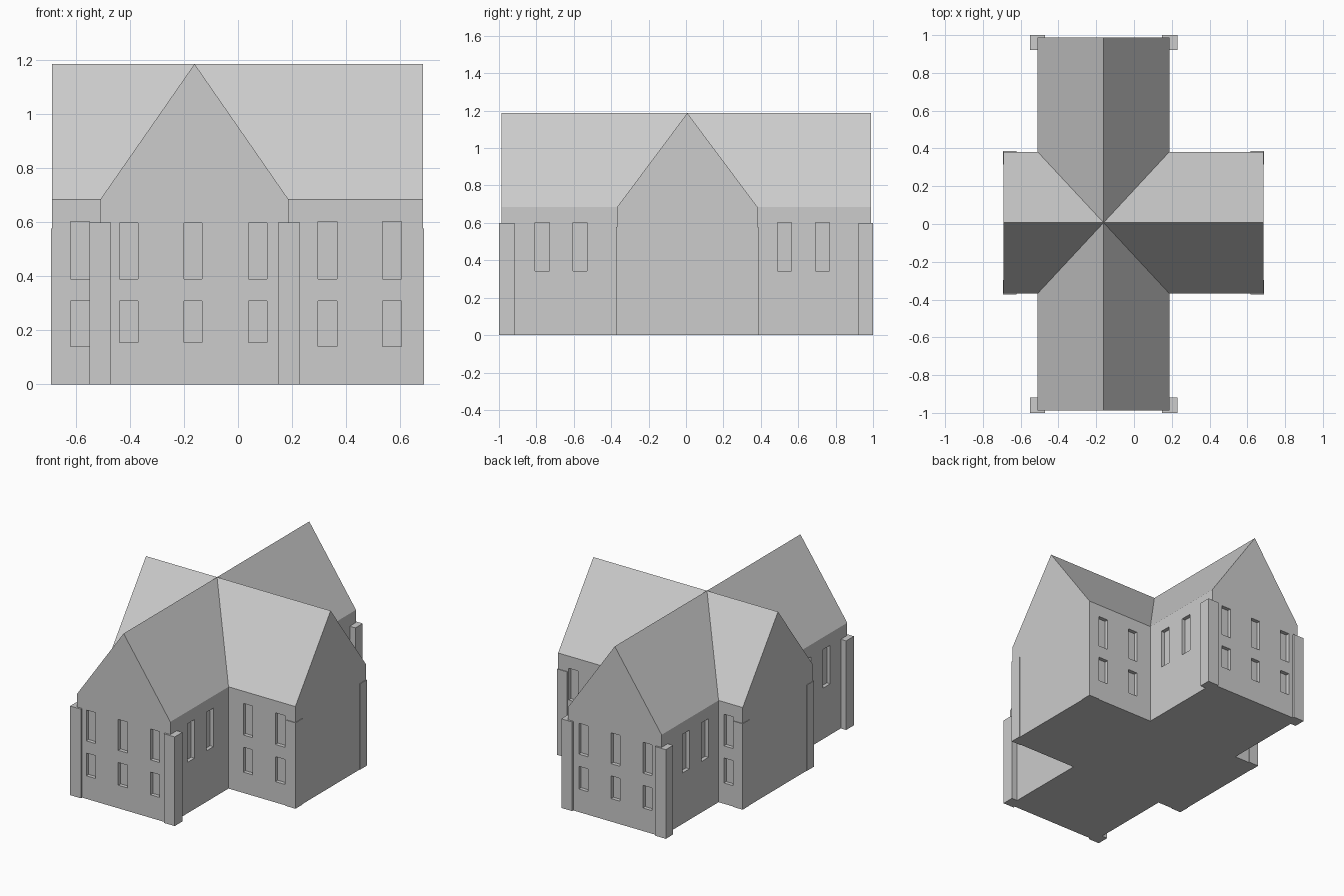
import bpy
import bmesh
from mathutils import Matrix, Vector

if "Cube" in bpy.data.objects:
    bpy.data.objects.remove(bpy.data.objects["Cube"])

# Plan: nave runs along y, transept along x
NX0, NX1, NY0, NY1 = -0.51, 0.187, -0.987, 0.988
TX0, TX1, TY0, TY1 = -0.69, 0.685, -0.368, 0.382
RX, RY = -0.161, 0.007
EAVE, RIDGE = 0.685, 1.187
RECESS = 0.025

stone = bpy.data.materials.new("pale_grey")
stone.use_nodes = True
stone.diffuse_color = (0.604, 0.604, 0.604, 1)
stone.node_tree.nodes["Principled BSDF"].inputs["Base Color"].default_value = (0.604, 0.604, 0.604, 1)


def make_object(name, bm):
    bmesh.ops.recalc_face_normals(bm, faces=bm.faces)
    mesh = bpy.data.meshes.new(name)
    bm.to_mesh(mesh)
    bm.free()
    mesh.materials.append(stone)
    obj = bpy.data.objects.new(name, mesh)
    bpy.context.collection.objects.link(obj)
    return obj


def add_box(bm, x0, x1, y0, y1, z0, z1):
    low, high = Vector((x0, y0, z0)), Vector((x1, y1, z1))
    matrix = Matrix.Translation((low + high) / 2) @ Matrix.Diagonal((*(high - low), 1))
    bmesh.ops.create_cube(bm, size=1, matrix=matrix)


# Building shell: four gabled arms meeting at a central peak
bm = bmesh.new()
peak = bm.verts.new((RX, RY, RIDGE))
# Each arm: inner start, outer start, outer end, inner end, ridge end (anticlockwise)
arms = [
    ((NX0, TY0), (NX0, NY0), (NX1, NY0), (NX1, TY0), (RX, NY0)),
    ((NX1, TY0), (TX1, TY0), (TX1, TY1), (NX1, TY1), (TX1, RY)),
    ((NX1, TY1), (NX1, NY1), (NX0, NY1), (NX0, TY1), (RX, NY1)),
    ((NX0, TY1), (TX0, TY1), (TX0, TY0), (NX0, TY0), (TX0, RY)),
]
floor = []
for *corners, ridge in arms:
    base = [bm.verts.new((*c, 0)) for c in corners]
    eave = [bm.verts.new((*c, EAVE)) for c in corners]
    tip = bm.verts.new((*ridge, RIDGE))
    bm.faces.new((base[0], base[1], eave[1], eave[0]))
    bm.faces.new((base[1], base[2], eave[2], tip, eave[1]))
    bm.faces.new((base[2], base[3], eave[3], eave[2]))
    bm.faces.new((eave[0], eave[1], tip, peak))
    bm.faces.new((eave[2], eave[3], peak, tip))
    floor += base[:3]
bm.faces.new(floor)
bmesh.ops.remove_doubles(bm, verts=bm.verts, dist=0.0005)
shell = make_object("walls_and_roof", bm)

# Window recesses
bm = bmesh.new()
for wall in (NY0, NY1):
    for x in (-0.405, -0.167, 0.073):
        for z0, z1 in ((0.155, 0.308), (0.39, 0.598)):
            add_box(bm, x - 0.034, x + 0.034, wall - RECESS, wall + RECESS, z0, z1)
for wall in (TY0, TY1):
    for x in (-0.585, 0.332, 0.571):
        for z0, z1 in ((0.14, 0.308), (0.39, 0.603)):
            add_box(bm, x - 0.035, x + 0.035, wall - RECESS, wall + RECESS, z0, z1)
for wall in (NX0, NX1):
    for y in (-0.768, -0.566, 0.527, 0.73):
        add_box(bm, wall - RECESS, wall + RECESS, y - 0.038, y + 0.038, 0.343, 0.603)
cutter = make_object("window_cutter", bm)
cutter.hide_render = True

cut = shell.modifiers.new("windows", "BOOLEAN")
cut.operation = "DIFFERENCE"
cut.solver = "EXACT"
cut.object = cutter
bpy.context.view_layer.objects.active = shell
bpy.ops.object.modifier_apply(modifier=cut.name)
bpy.data.objects.remove(cutter)

# Corner buttresses: bold on the nave, barely proud of the transept
for front, (y0, y1) in {"front": (-1, -0.918), "back": (0.922, 1)}.items():
    for side, (x0, x1) in {"right": (-0.55, -0.47), "left": (0.148, 0.229)}.items():
        bm = bmesh.new()
        add_box(bm, x0, x1, y0, y1, 0, 0.6)
        make_object(f"nave_buttress_{front}_{side}", bm)
for front, (y0, y1) in {"front": (-0.373, -0.297), "back": (0.315, 0.387)}.items():
    for side, (x0, x1) in {"right": (-0.693, -0.622), "left": (0.616, 0.689)}.items():
        bm = bmesh.new()
        add_box(bm, x0, x1, y0, y1, 0, 0.578)
        make_object(f"transept_buttress_{front}_{side}", bm)
